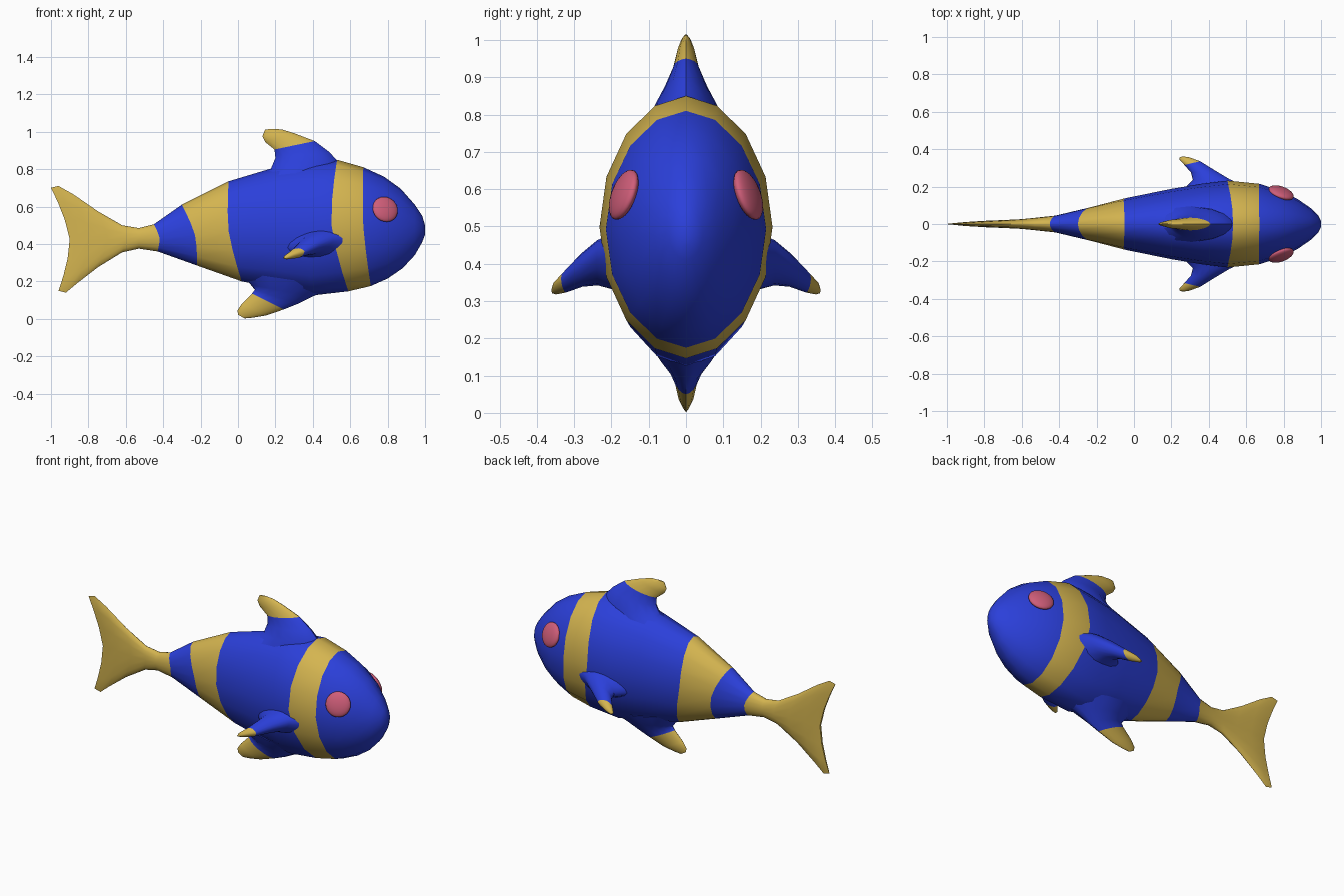
import bpy, bmesh, math
from mathutils import Vector

SIDES = 16


def material(name, rgb):
    m = bpy.data.materials.new(name)
    m.diffuse_color = (*rgb, 1)
    return m


BLUE = material("blue", (0.024, 0.05, 0.70))
GOLD = material("gold", (0.66, 0.46, 0.08))
PINK = material("pink", (0.62, 0.11, 0.19))


def ring(a, b, half, normal, bow=0.0, power=1.0):
    """Oval section from point a to point b; bow shifts its waist along x."""
    a, b, n = Vector(a), Vector(b), Vector(normal).normalized()
    pts = []
    for i in range(SIDES):
        t = 2 * math.pi * i / SIDES
        c, s = math.cos(t), math.sin(t)
        s = math.copysign(abs(s) ** power, s)
        p = a.lerp(b, (1 - c) / 2) + n * half * s
        p.x += bow * (1 - abs(c) ** 1.5)
        pts.append(p)
    return pts


def loft(name, rings, gold_spans):
    """Skin the rings; both ends are closed by strips across the section."""
    bm = bmesh.new()
    rows = [[bm.verts.new(p) for p in r] for r in rings]
    for k in range(len(rows) - 1):
        r, q = rows[k], rows[k + 1]
        for i in range(SIDES):
            j = (i + 1) % SIDES
            bm.faces.new((r[i], r[j], q[j], q[i])).material_index = int(k in gold_spans)
    for r, k in ((rows[0], 0), (rows[-1], len(rows) - 2)):
        for i in range(SIDES // 2):
            ids = [i, i + 1, SIDES - i - 1, (SIDES - i) % SIDES]
            vs = list(dict.fromkeys(r[v] for v in ids))
            bm.faces.new(vs).material_index = int(k in gold_spans)
    bmesh.ops.recalc_face_normals(bm, faces=bm.faces)
    for f in bm.faces:
        f.smooth = True
    me = bpy.data.meshes.new(name)
    bm.to_mesh(me)
    bm.free()
    me.materials.append(BLUE)
    me.materials.append(GOLD)
    ob = bpy.data.objects.new(name, me)
    bpy.context.collection.objects.link(ob)
    bpy.ops.object.select_all(action='DESELECT')
    ob.select_set(True)
    bpy.context.view_layer.objects.active = ob
    bpy.ops.object.shade_smooth_by_angle(angle=math.radians(50))
    return ob


# Body and tail: x at top, x at middle, x at bottom, top z, bottom z, half width
sections = [
    (-1.00, -0.90, -0.96, 0.70, 0.15, 0.006),
    (-0.96, -0.87, -0.92, 0.71, 0.14, 0.012),
    (-0.88, -0.80, -0.86, 0.665, 0.19, 0.017),
    (-0.75, -0.70, -0.75, 0.575, 0.275, 0.021),
    (-0.62, -0.60, -0.62, 0.50, 0.355, 0.026),
    (-0.53, -0.53, -0.53, 0.485, 0.375, 0.033),
    (-0.45, -0.42, -0.43, 0.505, 0.36, 0.045),
    (-0.30, -0.23, -0.22, 0.61, 0.285, 0.09),
    (-0.05, -0.05, 0.02, 0.735, 0.20, 0.137),
    (0.20, 0.20, 0.22, 0.81, 0.16, 0.188),
    (0.38, 0.36, 0.40, 0.84, 0.125, 0.215),
    (0.53, 0.50, 0.59, 0.85, 0.147, 0.232),
    (0.67, 0.67, 0.71, 0.81, 0.175, 0.215),
    (0.78, 0.785, 0.80, 0.76, 0.215, 0.178),
    (0.87, 0.875, 0.88, 0.695, 0.27, 0.133),
    (0.945, 0.945, 0.945, 0.61, 0.34, 0.085),
    (0.985, 0.985, 0.985, 0.55, 0.41, 0.045),
    (1.00, 1.00, 1.00, 0.50, 0.45, 0.015),
]
loft("body_and_tail",
     [ring((xt, 0, zt), (xb, 0, zb), w, (0, 1, 0), xm - (xt + xb) / 2, 1.06)
      for xt, xm, xb, zt, zb, w in sections],
     {0, 1, 2, 3, 4, 5, 7, 11})

# Fins on the centre line: back x, z, front x, z, half thickness
dorsal = [
    (0.02, 0.73, 0.56, 0.79, 0.10),
    (0.175, 0.80, 0.53, 0.845, 0.085),
    (0.20, 0.86, 0.49, 0.89, 0.057),
    (0.195, 0.905, 0.41, 0.95, 0.034),
    (0.145, 0.945, 0.30, 0.992, 0.024),
    (0.13, 0.975, 0.235, 1.012, 0.014),
    (0.145, 1.012, 0.19, 1.015, 0.003),
]
ventral = [
    (0.00, 0.25, 0.54, 0.17, 0.11),
    (0.07, 0.18, 0.40, 0.12, 0.075),
    (0.09, 0.155, 0.32, 0.08, 0.045),
    (0.075, 0.135, 0.245, 0.05, 0.032),
    (0.02, 0.08, 0.15, 0.018, 0.022),
    (-0.003, 0.045, 0.08, 0.006, 0.012),
    (0.00, 0.022, 0.035, 0.002, 0.003),
]
for name, rows, gold in (("dorsal_fin", dorsal, {3, 4, 5}),
                         ("ventral_fin", ventral, {3, 4, 5})):
    loft(name, [ring((x0, 0, z0), (x1, 0, z1), h, (0, 1, 0), 0, 1.3)
                for x0, z0, x1, z1, h in rows], gold)

# Side fins: back point, front point, half thickness
side_fin = [
    ((0.26, 0.18, 0.38), (0.60, 0.20, 0.43), 0.075),
    ((0.315, 0.235, 0.375), (0.51, 0.24, 0.43), 0.056),
    ((0.305, 0.275, 0.365), (0.435, 0.285, 0.40), 0.042),
    ((0.27, 0.315, 0.34), (0.355, 0.335, 0.36), 0.026),
    ((0.243, 0.345, 0.325), (0.295, 0.357, 0.342), 0.014),
    ((0.245, 0.358, 0.322), (0.265, 0.361, 0.33), 0.004),
]
for side, s in (("left", 1), ("right", -1)):
    flip = Vector((1, s, 1))
    loft(side + "_side_fin",
         [ring(Vector(a) * flip, Vector(b) * flip, h, (-0.2, 0, 1), 0, 1.2)
          for a, b, h in side_fin], {3, 4})

    # Eyes: flattened balls lying on the head
    bpy.ops.mesh.primitive_uv_sphere_add(segments=24, ring_count=12, radius=1,
                                         location=(0.787, s * 0.167, 0.585))
    eye = bpy.context.object
    eye.name = side + "_eye"
    eye.scale = (0.071, 0.071, 0.025)
    eye.rotation_euler = Vector((0.37, s, 0.38)).to_track_quat('Z', 'Y').to_euler()
    eye.data.materials.append(PINK)
    bpy.ops.object.shade_smooth()
